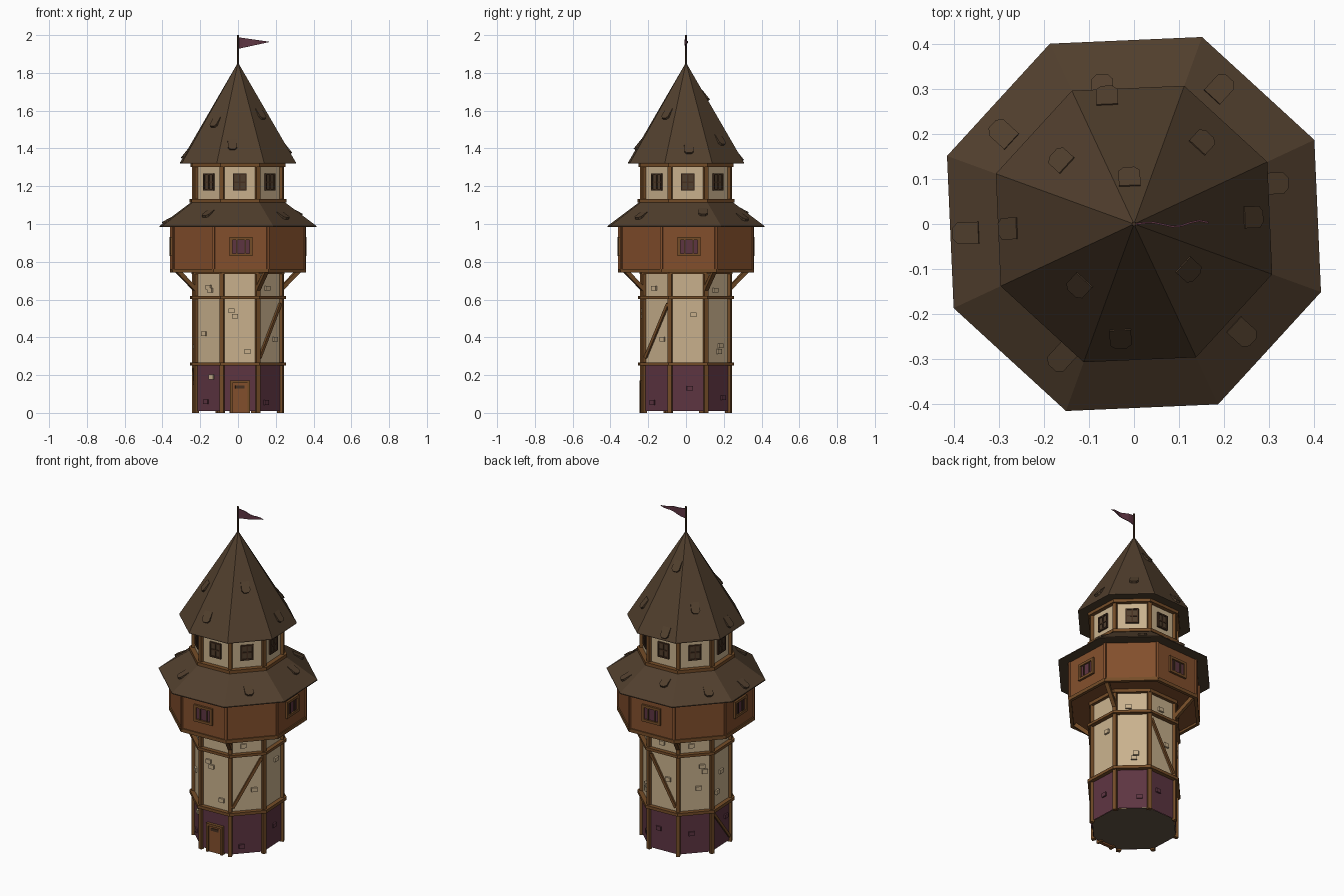
import bpy, bmesh
from math import sin, cos, radians, pi, atan2, degrees
from mathutils import Vector, Matrix

if "Cube" in bpy.data.objects:
    bpy.data.objects.remove(bpy.data.objects["Cube"])

ROT = 25.0            # angle of the first corner of every octagon
APO = cos(pi / 8)     # apothem / corner radius


def mat(name, r, g, b):
    m = bpy.data.materials.new(name)
    m.diffuse_color = [(c / 255) ** 2.2 for c in (r, g, b)] + [1]
    m.use_nodes = True
    m.node_tree.nodes["Principled BSDF"].inputs["Base Color"].default_value = m.diffuse_color
    return m


PLASTER = mat("plaster", 200, 176, 140)
PLUM = mat("plum_stone", 94, 56, 68)
ROOF = mat("roof_brown", 82, 65, 49)
WOOD = mat("timber", 116, 78, 44)
PANEL = mat("gallery_wood", 130, 80, 48)
DARK = mat("dark_wood", 72, 52, 38)
FLOOR = mat("floor_stone", 100, 86, 72)


def finish(name, bm, m):
    bmesh.ops.recalc_face_normals(bm, faces=bm.faces)
    me = bpy.data.meshes.new(name)
    bm.to_mesh(me)
    bm.free()
    me.materials.append(m)
    ob = bpy.data.objects.new(name, me)
    bpy.context.collection.objects.link(ob)
    return ob


def polar(r, deg, z):
    return Vector((r * cos(radians(deg)), r * sin(radians(deg)), z))


def octagon(name, profile, m, closed=True):
    """Spin an (r, z) profile round in eight flat sides."""
    bm = bmesh.new()
    rings = [[bm.verts.new(polar(r, ROT + 45 * k, z)) for k in range(8)] for r, z in profile]
    n = len(rings)
    for i in range(n if closed else n - 1):
        a, b = rings[i], rings[(i + 1) % n]
        for k in range(8):
            j = (k + 1) % 8
            bm.faces.new((a[k], a[j], b[j], b[k]))
    bmesh.ops.remove_doubles(bm, verts=bm.verts, dist=1e-5)
    return finish(name, bm, m)


def ring(name, r, z0, z1, m, t=0.03):
    octagon(name, [(r, z0), (r, z1), (r - t, z1), (r - t, z0)], m)


def boxes(name, items, m):
    """items: (matrix, size) pairs joined into one object."""
    bm = bmesh.new()
    for mx, s in items:
        bmesh.ops.create_cube(bm, size=1, matrix=mx @ Matrix.Diagonal((*s, 1)))
    return finish(name, bm, m)


def facing(deg, r, u, z):
    """Frame on a wall: x along the wall, y outward, z up."""
    return Matrix.Rotation(radians(deg - 90), 4, 'Z') @ Matrix.Translation((-u, r, z))


def side(k):
    return -87.5 + 45 * k


def beam(p, q, w, d):
    v = q - p
    rot = v.to_track_quat('Z', 'Y').to_matrix().to_4x4()
    return Matrix.Translation((p + q) / 2) @ rot, (w, d, v.length)


CORNERS = [ROT + 45 * k for k in range(8)]
WALL = 0.245 * APO

# Walls
octagon("floor", [(0.0, 0.01), (0.243, 0.01)], FLOOR, False)
octagon("base_wall", [(0.245, 0.01), (0.245, 0.255)], PLUM, False)
octagon("shaft_wall", [(0.243, 0.255), (0.243, 0.76)], PLASTER, False)
octagon("upper_room_wall", [(0.243, 1.10), (0.243, 1.325)], PLASTER, False)
octagon("gallery", [(0.24, 0.755), (0.376, 0.755), (0.376, 0.987), (0.24, 0.987)], PANEL)

# Timber frame
boxes("shaft_posts", [(facing(a, 0.245, 0, 0.375), (0.022, 0.022, 0.75)) for a in CORNERS], WOOD)
boxes("upper_room_posts", [(facing(a, 0.245, 0, 1.215), (0.022, 0.022, 0.21)) for a in CORNERS], WOOD)
boxes("gallery_posts", [(facing(a, 0.374, 0, 0.87), (0.014, 0.014, 0.23)) for a in CORNERS], PANEL)
for name, r, z0, z1 in [("base_beam", 0.27, 0.25, 0.268), ("shaft_beam", 0.27, 0.602, 0.618),
                        ("shaft_top_beam", 0.262, 0.735, 0.755), ("room_sill_beam", 0.272, 1.113, 1.132),
                        ("room_top_beam", 0.268, 1.302, 1.32)]:
    ring(name, r, z0, z1, WOOD)
ring("gallery_rim", 0.383, 0.742, 0.763, WOOD, 0.02)

# Diagonal braces and gallery brackets
braces = [(-65, -20, 0.268, 0.602), (115, 70, 0.268, 0.602), (205, 160, 0.02, 0.25)]
items = []
for a, b, z0, z1 in braces:
    p, q = polar(0.246, a, z0), polar(0.246, b, z1)
    p, q = p.lerp(q, 0.07), q.lerp(p, 0.07)
    v = (q - p).normalized()
    out = polar(1, (a + b) / 2, 0)
    s = out.cross(v)
    mx = Matrix((s, out, v)).transposed().to_4x4()
    mx.translation = (p + q) / 2
    items.append((mx, (0.016, 0.018, (q - p).length)))
boxes("diagonal_braces", items, WOOD)
boxes("gallery_brackets", [beam(polar(0.25, a, 0.655), polar(0.352, a, 0.75), 0.022, 0.022)
                           for a in (-65, 25, 115, 205)], WOOD)

# Roofs
octagon("gallery_roof", [(0.24, 0.985), (0.441, 0.985), (0.441, 0.990), (0.25, 1.125)], ROOF, False)
octagon("spire_roof", [(0.24, 1.32), (0.326, 1.32), (0.326, 1.326), (0.0, 1.855)], ROOF, False)


def shingles(name, spots, a0, z0, slope):
    bm = bmesh.new()
    shape = [(-.5, -.3), (-.25, -.5), (.25, -.5), (.5, -.3), (.5, .5), (-.5, .5)]
    for x, y in spots:
        k = round((degrees(atan2(y, x)) + 87.5) / 45)
        o, t = polar(1, side(k), 0), polar(1, side(k) + 90, 0)
        d = o.x * x + o.y * y
        n = (o * slope + Vector((0, 0, 1))).normalized()
        mx = Matrix((t, n.cross(t), n)).transposed().to_4x4()
        mx.translation = (x, y, z0 - (d - a0) * slope)
        mx = mx @ Matrix.Rotation(radians(-9), 4, 'X')
        lo = [bm.verts.new(mx @ Vector((px * .048, py * .065, -.004))) for px, py in shape]
        hi = [bm.verts.new(mx @ Vector((px * .048, py * .065, .008))) for px, py in shape]
        bm.faces.new(lo)
        bm.faces.new(hi)
        for i in range(6):
            j = (i + 1) % 6
            bm.faces.new((lo[i], lo[j], hi[j], hi[i]))
    finish(name, bm, ROOF)


shingles("spire_shingles", [(-.06, .28), (-.16, .14), (-.01, .10), (.15, .18), (.26, .015), (.12, -.10),
                            (-.12, -.135), (-.03, -.25), (-.275, -.01)], 0.326 * APO, 1.326, 0.529 / 0.301)
shingles("gallery_shingles", [(-.29, .20), (-.37, -.02), (.19, .30), (.31, .09), (.24, -.24),
                              (-.16, -.295), (-.07, .30)], 0.441 * APO, 0.990, 0.135 / 0.1765)


def frame(deg, r, z, w, h, t, d):
    """Four bars round an opening centred at height z."""
    return [(facing(deg, r, sx * (w - t) / 2, z), (t, d, h)) for sx in (-1, 1)] + \
           [(facing(deg, r, 0, z + sz * (h - t) / 2), (w - 2 * t, d, t)) for sz in (-1, 1)]


# Gallery windows on four sides
GAL = 0.376 * APO
frames, panes, bars = [], [], []
for k in (0, 2, 4, 6):
    frames += frame(side(k), GAL, 0.88, 0.12, 0.10, 0.015, 0.024)
    panes.append((facing(side(k), GAL, 0, 0.88), (0.09, 0.006, 0.07)))
    bars += [(facing(side(k), GAL + .004, u, 0.88), (0.008, 0.008, 0.07)) for u in (-.022, 0.022)]
boxes("gallery_window_frames", frames, WOOD)
boxes("gallery_window_panes", panes, PLUM)
boxes("gallery_window_bars", bars, DARK)

# Upper room windows on all sides
frames, panes = [], []
for k in range(8):
    a = side(k)
    frames += frame(a, WALL, 1.222, 0.072, 0.09, 0.008, 0.018)
    frames += [(facing(a, WALL, 0, 1.222), (0.008, 0.016, 0.08)), (facing(a, WALL, 0, 1.222), (0.06, 0.014, 0.008))]
    panes.append((facing(a, WALL, 0, 1.222), (0.06, 0.006, 0.08)))
boxes("room_window_frames", frames, DARK)
boxes("room_window_panes", panes, ROOF)

# Door
a = side(0)
boxes("door_frame", [(facing(a, WALL, s * 0.046, 0.085), (0.014, 0.036, 0.17)) for s in (-1, 1)]
      + [(facing(a, WALL, 0, 0.164), (0.106, 0.036, 0.014))], WOOD)
boxes("door_panel", [(facing(a, WALL, 0, 0.079), (0.08, 0.02, 0.157))], PANEL)
boxes("door_grille", [(facing(a, WALL + .011, 0, 0.138), (0.05, 0.006, 0.016))], DARK)

# Raised bricks: side, offset along the wall, height
bricks = [(7, 0, .665), (7, .01, .65), (7, -.035, .42), (7, .02, .19), (0, -.045, .54), (0, -.025, .512),
          (0, .04, .325), (1, -.02, .66), (1, .04, .39), (2, .03, .52), (3, .02, .355), (3, .01, .325),
          (3, -.02, .65), (4, .03, .45), (4, -.01, .66), (5, .04, .53), (5, .055, .50), (5, .02, .40),
          (5, -.02, .66), (6, .0, .46), (6, -.04, .35)]
low_bricks = [(1, -.03, .055), (2, .01, .13), (3, .04, .08), (4, -.03, .14), (5, -.02, .13), (6, .05, .17), (7, -.02, .06)]
for name, spots, m in (("shaft_bricks", bricks, PLASTER), ("base_bricks", low_bricks, PLUM)):
    boxes(name, [(facing(side(k), WALL, u, z), (0.032, 0.018, 0.024)) for k, u, z in spots], m)

# Flagpole and pennant
bm = bmesh.new()
bmesh.ops.create_cone(bm, cap_ends=True, segments=8, radius1=0.006, radius2=0.005, depth=0.17,
                      matrix=Matrix.Translation((0, 0, 1.915)))
finish("flagpole", bm, DARK)
bm = bmesh.new()
cols = []
for i in range(9):
    f = i / 8
    x, y, h = 0.004 + 0.161 * f, 0.008 * sin(f * 9) * f ** .5, 0.029 * (1 - f) + 0.001
    zc = 1.958 + 0.006 * f
    cols.append([bm.verts.new((x, y, zc - h)), bm.verts.new((x, y, zc + h))])
for p, q in zip(cols, cols[1:]):
    bm.faces.new((p[0], q[0], q[1], p[1]))
flag = finish("pennant", bm, PLUM)
sol = flag.modifiers.new("thickness", 'SOLIDIFY')
sol.thickness = 0.004
sol.offset = 0
